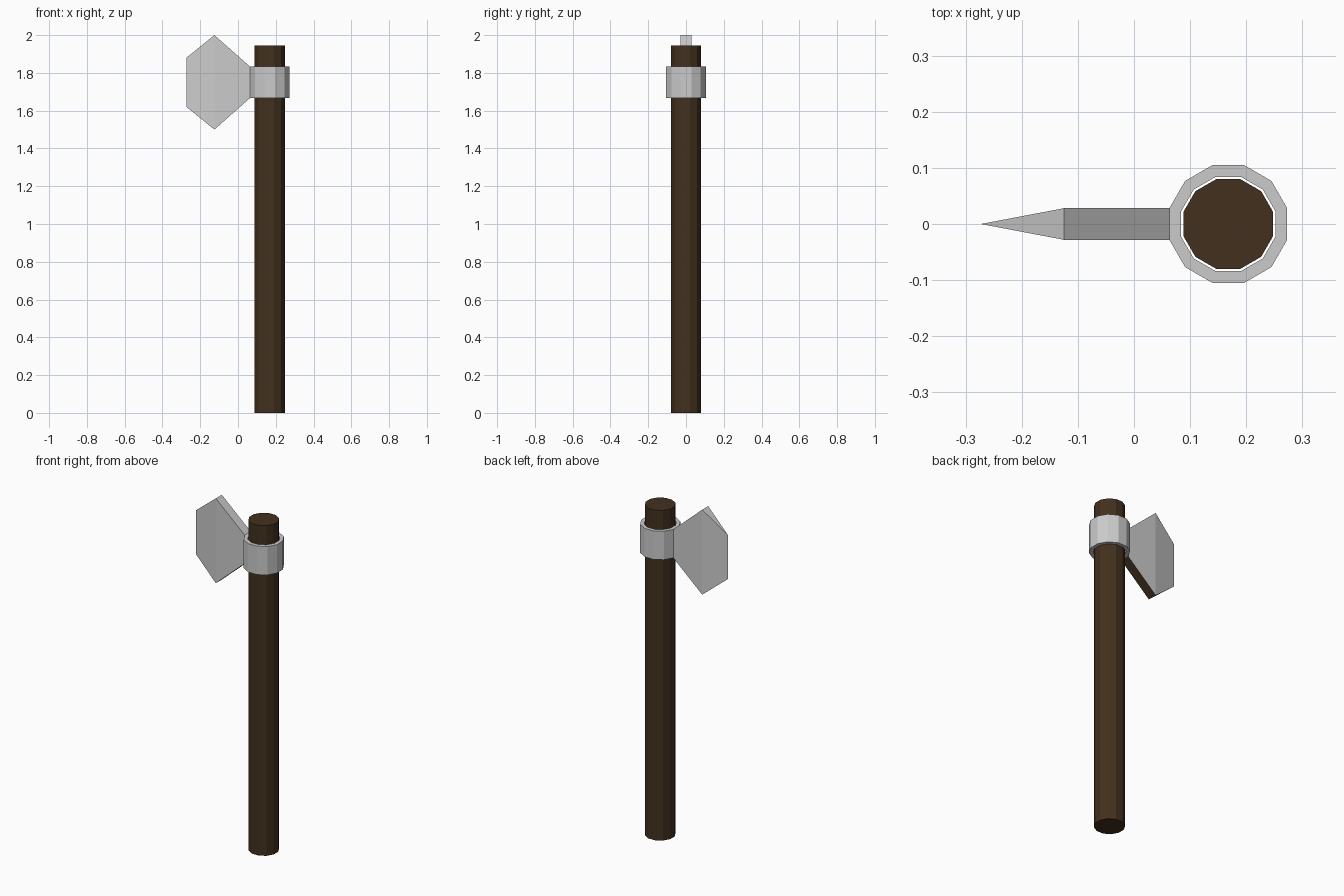
import bpy, bmesh
from math import sin, cos, pi

if "Cube" in bpy.data.objects:
    bpy.data.objects.remove(bpy.data.objects["Cube"])

CX, SIDES = 0.168, 12

wood = bpy.data.materials.new("wood")
wood.diffuse_color = (0.055, 0.03, 0.013, 1)
wood.use_nodes = True
wood.node_tree.nodes["Principled BSDF"].inputs["Base Color"].default_value = wood.diffuse_color


def circle(bm, apothem, z):
    r = apothem / cos(pi / SIDES)
    angles = [(i + 0.5) * 2 * pi / SIDES for i in range(SIDES)]
    return [bm.verts.new((CX + r * cos(a), r * sin(a), z)) for a in angles]


def bridge(bm, a, b):
    return [bm.faces.new((a[i], a[(i + 1) % SIDES], b[(i + 1) % SIDES], b[i]))
            for i in range(SIDES)]


def finish(bm, name, materials):
    bmesh.ops.recalc_face_normals(bm, faces=bm.faces[:])
    me = bpy.data.meshes.new(name)
    bm.to_mesh(me)
    bm.free()
    for m in materials:
        me.materials.append(m)
    ob = bpy.data.objects.new(name, me)
    bpy.context.collection.objects.link(ob)


# Handle: twelve-sided shaft
bm = bmesh.new()
low, high = circle(bm, 0.08, 0), circle(bm, 0.08, 1.945)
bridge(bm, low, high)
bm.faces.new(low[::-1])
bm.faces.new(high)
finish(bm, "handle", [wood])

# Axe head: open collar, with the blade extruded from its -x facet
bm = bmesh.new()
rings = [circle(bm, a, z) for a, z in
         ((0.105, 1.666), (0.105, 1.834), (0.084, 1.834), (0.084, 1.666))]
for i in range(4):
    bridge(bm, rings[i], rings[(i + 1) % 4])
bmesh.ops.recalc_face_normals(bm, faces=bm.faces[:])
face = min(bm.faces, key=lambda f: f.calc_center_median().x)

# Widen to the full blade, then taper to a sharp cutting edge
for x, half_height, y_scale in ((-0.125, 0.25, 1), (-0.273, 0.13, 0)):
    face = bmesh.ops.extrude_discrete_faces(bm, faces=[face])["faces"][0]
    for v in face.verts:
        v.co = (x, v.co.y * y_scale, 1.75 + (half_height if v.co.z > 1.75 else -half_height))
bmesh.ops.remove_doubles(bm, verts=bm.verts[:], dist=0.0005)

# Wooden underside of the blade neck
bm.normal_update()
for f in bm.faces:
    c = f.calc_center_median()
    if -0.1 < c.x < 0.05 and c.z < 1.65 and abs(c.y) < 0.01:
        f.material_index = 1
finish(bm, "axe_head", [None, wood])
